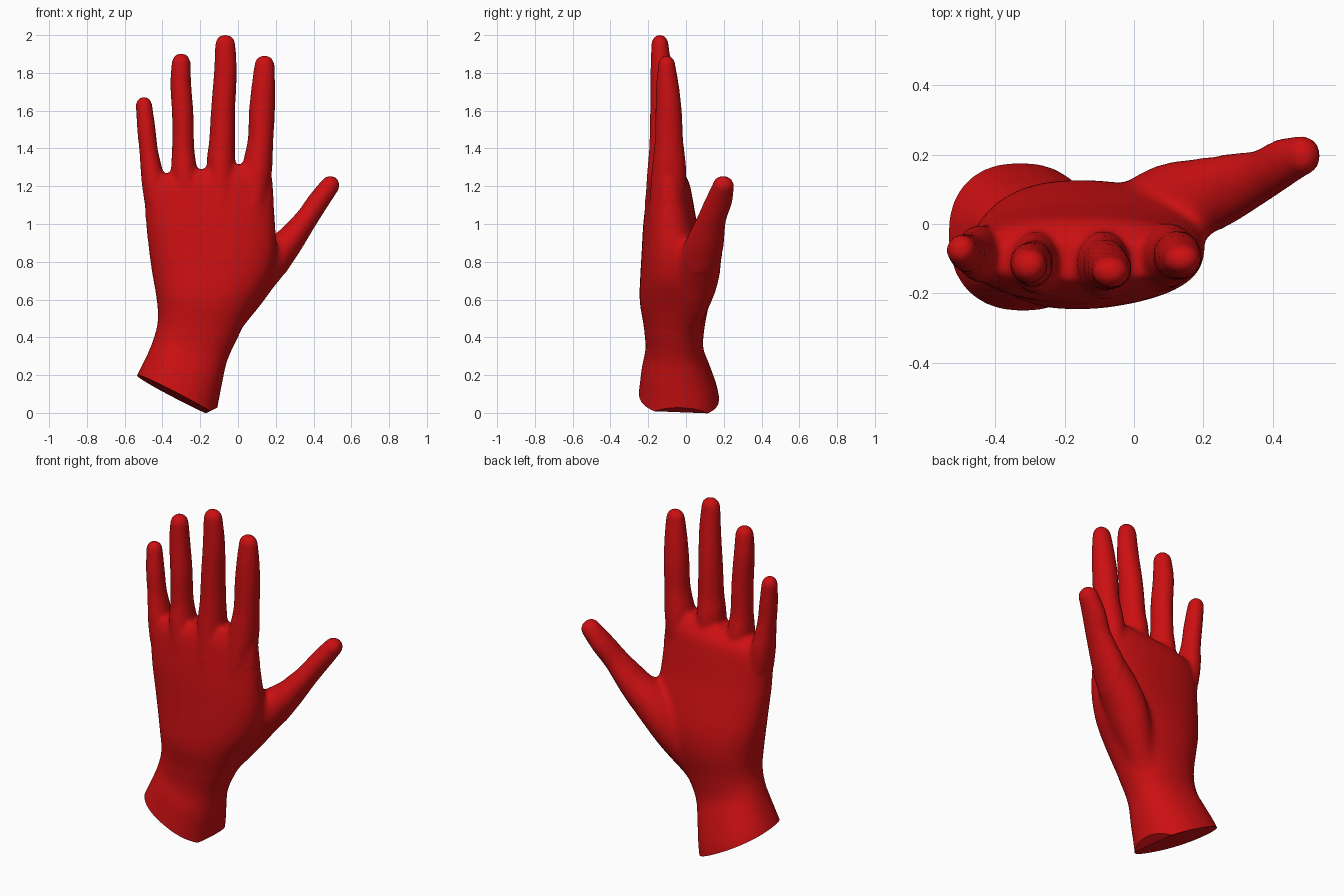
import bpy, bmesh, math
from mathutils import Vector

if "Cube" in bpy.data.objects:
    bpy.data.objects.remove(bpy.data.objects["Cube"])

SIDES = 28


def spline(rows, steps=5):
    """Smoothly interpolate rows of numbers (Catmull-Rom)."""
    rows = [Vector(r) for r in rows]
    out = []
    for i in range(len(rows) - 1):
        b, c = rows[i], rows[i + 1]
        a = rows[i - 1] if i else b
        d = rows[i + 2] if i + 2 < len(rows) else c
        for k in range(steps):
            t = k / steps
            out.append(b + (c - a) * (t / 2) + (a * 2 - b * 5 + c * 4 - d) * (t * t / 2)
                       + (b * 3 - a - c * 3 + d) * (t ** 3 / 2))
    return out + [rows[-1]]


def loft(bm, sections, power=1.0):
    """Skin sections of (centre, half-width vector, half-depth)."""
    rings = []
    for c, u, depth in sections:
        ring = []
        for i in range(SIDES):
            a = 2 * math.pi * i / SIDES
            ca, sa = math.cos(a), math.sin(a)
            ca = math.copysign(abs(ca) ** power, ca)
            sa = math.copysign(abs(sa) ** power, sa)
            ring.append(bm.verts.new(c + u * ca + Vector((0, depth * sa, 0))))
        rings.append(ring)
    faces = [bm.faces.new(rings[0]), bm.faces.new(rings[-1][::-1])]
    for r, s in zip(rings, rings[1:]):
        for i in range(SIDES):
            j = (i + 1) % SIDES
            faces.append(bm.faces.new((r[i], s[i], s[j], r[j])))
    bmesh.ops.recalc_face_normals(bm, faces=faces)


def digit(bm, rows):
    """Round-tipped tube through rows of x, y, z, half-width, half-depth."""
    pts = spline(rows)
    sections = []
    for i, p in enumerate(pts):
        q, o = pts[min(i + 1, len(pts) - 1)], pts[max(i - 1, 0)]
        t = Vector((q[0] - o[0], 0, q[2] - o[2])).normalized()
        u = Vector((t.z, 0, -t.x))
        sections.append((Vector(p[:3]), u * p[3], p[4]))
    c, w, d = sections[-1]
    for k in range(1, 6):
        a = k * math.pi / 11
        sections.append((c + t * w.length * math.sin(a), w * math.cos(a), d * math.cos(a)))
    loft(bm, sections)


def slice_flat(bm, point, normal):
    """Cut away everything beyond a plane and close the hole."""
    cut = bmesh.ops.bisect_plane(bm, geom=bm.verts[:] + bm.edges[:] + bm.faces[:],
                                 plane_co=point, plane_no=normal, clear_outer=True)
    rim = [e for e in cut["geom_cut"] if isinstance(e, bmesh.types.BMEdge) and e.is_boundary]
    bmesh.ops.contextual_create(bm, geom=rim)


bm = bmesh.new()

# Palm and wrist: left x, left z, right x, right z, front y, back y
palm = [
    (-.59, .08, -.14, -.14, -.27, .19),
    (-.535, .20, -.11, .02, -.25, .17),
    (-.48, .31, -.085, .15, -.235, .13),
    (-.445, .40, -.055, .28, -.215, .092),
    (-.425, .50, .01, .42, -.225, .10),
    (-.435, .62, .09, .57, -.247, .125),
    (-.457, .74, .17, .70, -.243, .125),
    (-.475, .87, .205, .85, -.235, .095),
    (-.49, 1.0, .20, 1.0, -.227, .06),
    (-.495, 1.12, .19, 1.13, -.212, .037),
    (-.48, 1.21, .18, 1.25, -.195, .012),
    (-.44, 1.26, .15, 1.33, -.16, -.045),
]
sections = []
for lx, lz, rx, rz, y0, y1 in spline(palm):
    left, right = Vector((lx, 0, lz)), Vector((rx, 0, rz))
    sections.append(((left + right) / 2 + Vector((0, (y0 + y1) / 2, 0)),
                     (right - left) / 2, (y1 - y0) / 2))
loft(bm, sections, .87)

# Fingers
digit(bm, [(-.42, -.09, 1.02, .06, .08), (-.448, -.085, 1.22, .062, .082), (-.472, -.085, 1.38, .05, .06),
           (-.485, -.083, 1.50, .049, .055), (-.498, -.075, 1.63, .044, .045)])
digit(bm, [(-.25, -.12, 1.02, .065, .09), (-.283, -.11, 1.26, .07, .09), (-.29, -.112, 1.40, .059, .07),
           (-.292, -.115, 1.57, .057, .067), (-.303, -.115, 1.74, .056, .06), (-.301, -.12, 1.855, .05, .05)])
digit(bm, [(-.08, -.125, 1.02, .065, .10), (-.09, -.112, 1.30, .076, .092), (-.084, -.115, 1.44, .069, .078),
           (-.078, -.12, 1.62, .064, .071), (-.067, -.13, 1.80, .061, .059), (-.067, -.138, 1.95, .054, .046)])
digit(bm, [(.07, -.10, 1.02, .075, .10), (.10, -.09, 1.28, .08, .092), (.119, -.09, 1.44, .068, .076),
           (.127, -.092, 1.60, .069, .07), (.135, -.098, 1.74, .062, .06), (.14, -.102, 1.84, .054, .046)])

# Thumb, with its muscle pad running down to the wrist
digit(bm, [(-.08, -.01, .42, .06, .07), (-.01, .02, .54, .085, .095), (.05, .04, .64, .10, .117),
           (.105, .055, .725, .105, .125), (.18, .073, .815, .103, .118), (.268, .10, .907, .08, .102),
           (.357, .133, 1.02, .061, .08), (.425, .172, 1.12, .057, .074), (.488, .197, 1.205, .051, .057)])

mesh = bpy.data.meshes.new("hand")
bm.to_mesh(mesh)
bm.free()
hand = bpy.data.objects.new("hand", mesh)
bpy.context.collection.objects.link(hand)
bpy.context.view_layer.objects.active = hand
hand.select_set(True)

# Fuse the parts into one skin and soften the joins
fuse = hand.modifiers.new("fuse", "REMESH")
fuse.mode = "VOXEL"
fuse.voxel_size = .012
soften = hand.modifiers.new("soften", "SMOOTH")
soften.factor = .5
soften.iterations = 8
for name in ("fuse", "soften"):
    bpy.ops.object.modifier_apply(modifier=name)

# Blend the thumb pad further into the palm
blend_area = hand.vertex_groups.new(name="palm blend")
blend_area.add([v.index for v in hand.data.vertices if .42 < v.co.z < 1.12 and v.co.x < .25], 1, "REPLACE")
blend = hand.modifiers.new("blend", "SMOOTH")
blend.factor = .5
blend.iterations = 40
blend.vertex_group = blend_area.name
bpy.ops.object.modifier_apply(modifier=blend.name)

# Slice the wrist flat, with a small chamfer at its low corner
bm = bmesh.new()
bm.from_mesh(hand.data)
slice_flat(bm, (-.535, -.04, .20), (-.195, -.03, -.375))
slice_flat(bm, (-.165, -.04, .0), (.4, 0, -.8))
bmesh.ops.recalc_face_normals(bm, faces=bm.faces[:])
bm.to_mesh(hand.data)
bm.free()

red = bpy.data.materials.new("red skin")
red.diffuse_color = (.6, .005, .006, 1)
red.use_nodes = True
red.node_tree.nodes["Principled BSDF"].inputs["Base Color"].default_value = red.diffuse_color
hand.data.materials.clear()
hand.data.materials.append(red)
bpy.ops.object.shade_smooth_by_angle(angle=math.radians(50))
